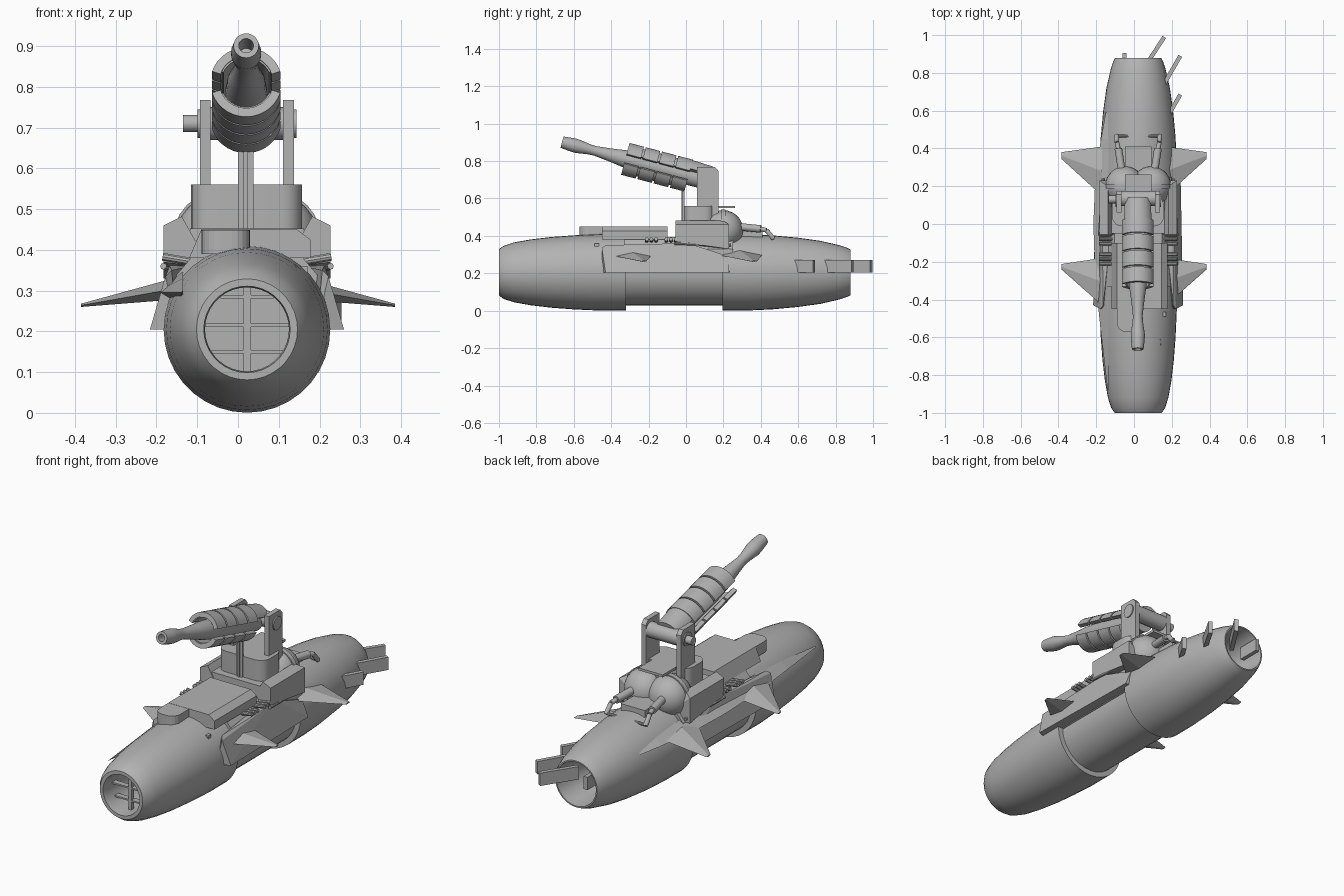
import bpy, bmesh, math
from mathutils import Vector

if "Cube" in bpy.data.objects:
    bpy.data.objects.remove(bpy.data.objects["Cube"])

CX, CZ = 0.022, 0.205          # hull axis
grey = bpy.data.materials.new("plain_grey")
grey.diffuse_color = (0.45, 0.45, 0.45, 1)
grey.use_nodes = True
grey.node_tree.nodes["Principled BSDF"].inputs["Base Color"].default_value = grey.diffuse_color


def finish(name, bm, smooth=False):
    bmesh.ops.remove_doubles(bm, verts=bm.verts, dist=1e-5)
    bmesh.ops.recalc_face_normals(bm, faces=bm.faces)
    me = bpy.data.meshes.new(name)
    bm.to_mesh(me)
    bm.free()
    me.materials.append(grey)
    ob = bpy.data.objects.new(name, me)
    bpy.context.collection.objects.link(ob)
    if smooth:
        bpy.ops.object.select_all(action='DESELECT')
        ob.select_set(True)
        bpy.context.view_layer.objects.active = ob
        bpy.ops.object.shade_smooth_by_angle(angle=math.radians(32))
    return ob


def solid(name, pts, smooth=False):
    """Convex solid around points."""
    bm = bmesh.new()
    for p in pts:
        bm.verts.new(p)
    r = bmesh.ops.convex_hull(bm, input=bm.verts)
    loose = [v for v in bm.verts if not v.link_faces]
    bmesh.ops.delete(bm, geom=loose, context='VERTS')
    bmesh.ops.dissolve_limit(bm, angle_limit=0.01, verts=bm.verts, edges=bm.edges)
    return finish(name, bm, smooth)


def box(name, x, y, z):
    return solid(name, [(a, b, c) for a in x for b in y for c in z])


def prism(name, poly, axis, a, b, smooth=False):
    """Outline extruded along an axis from a to b."""
    put = {'x': lambda p, t: (t, p[0], p[1]), 'y': lambda p, t: (p[0], t, p[1]),
           'z': lambda p, t: (p[0], p[1], t)}[axis]
    bm = bmesh.new()
    lo = [bm.verts.new(put(p, a)) for p in poly]
    hi = [bm.verts.new(put(p, b)) for p in poly]
    bm.faces.new(lo)
    bm.faces.new(hi)
    for i in range(len(poly)):
        j = (i + 1) % len(poly)
        bm.faces.new((lo[i], lo[j], hi[j], hi[i]))
    return finish(name, bm, smooth)


def lathe(name, profile, origin, direction, n=32, arc=None, closed=False):
    """Profile of (distance, radius) swept round a line; arc in degrees."""
    d, o = Vector(direction).normalized(), Vector(origin)
    side = Vector((1, 0, 0)) if abs(d.x) < 0.9 else Vector((0, 1, 0))
    side = (side - d * side.dot(d)).normalized()
    up = d.cross(side)
    a0, a1 = [math.radians(a) for a in (arc or (0, 360))]
    bm = bmesh.new()
    rings = []
    for i in range(n + 1 if arc else n):
        a = a0 + (a1 - a0) * i / n
        out = side * math.cos(a) + up * math.sin(a)
        rings.append([bm.verts.new(o + d * t + out * r) for t, r in profile])
    m = len(profile)
    for i in range(n):
        A, B = rings[i], rings[(i + 1) % len(rings)]
        for k in range(m if closed else m - 1):
            q = (k + 1) % m
            bm.faces.new((A[k], A[q], B[q], B[k]))
    if arc:
        bm.faces.new(rings[0])
        bm.faces.new(rings[-1])
    return finish(name, bm, True)


def rod(name, p, q, r, n=16):
    L = (Vector(q) - Vector(p)).length
    return lathe(name, [(0, 0), (0, r), (L, r), (L, 0)], p, Vector(q) - Vector(p), n)


def rounded(x0, x1, y0, y1, r, n=5):
    pts = []
    for cx, cy, s in ((x1 - r, y1 - r, 0), (x0 + r, y1 - r, 90), (x0 + r, y0 + r, 180), (x1 - r, y0 + r, 270)):
        for i in range(n + 1):
            a = math.radians(s + 90 * i / n)
            pts.append((cx + r * math.cos(a), cy + r * math.sin(a)))
    return pts


# --- hull: front cowl, inner tube, rear cowl along +y
axis = dict(origin=(CX, 0, CZ), direction=(0, 1, 0), n=36)
lathe("front_cowl", [(-0.5, 0), (-0.5, 0.11), (-0.97, 0.103), (-1, 0.106), (-1, 0.124), (-0.975, 0.142),
                     (-0.92, 0.160), (-0.83, 0.176), (-0.72, 0.189), (-0.6, 0.198), (-0.46, 0.2045),
                     (-0.32, 0.2045), (-0.32, 0.17)], **axis)
lathe("middle_tube", [(-0.36, 0.177), (0.24, 0.177)], **axis)
lathe("rear_cowl", [(0.195, 0.17), (0.195, 0.2045), (0.33, 0.204), (0.46, 0.198), (0.6, 0.185), (0.72, 0.168),
                    (0.82, 0.145), (0.86, 0.132), (0.88, 0.122), (0.88, 0.115), (0.6, 0.09), (0.6, 0)], **axis)

# --- intake grille
box("grille_post", (CX - 0.008, CX + 0.01), (-0.93, -0.91), (0.1, 0.31))
for i, z in enumerate((0.15, 0.215, 0.285)):
    w = math.sqrt(0.103 ** 2 - (z - CZ) ** 2)
    box(f"grille_bar_{i}", (CX - w, CX + w), (-0.93, -0.9), (z - 0.004, z + 0.004))

# --- steering vanes at the tail
for i, (x, y, ang, L) in enumerate(((0.16, 0.99, 33, 0.2), (0.245, 0.89, 30, 0.19), (0.245, 0.685, 30, 0.13),
                                    (-0.05, 0.905, 0, 0.12))):
    s, c = math.sin(math.radians(ang)), math.cos(math.radians(ang))
    pts = [(x - s * t + c * w, y - c * t - s * w, z) for t in (0, L) for w in (-0.011, 0.011) for z in (0.205, 0.272)]
    solid(f"tail_vane_{i}", pts)

# --- upper deck and hatch plates
prism("upper_deck", [(CX - 0.18, 0.2), (CX + 0.18, 0.2), (CX + 0.18, 0.33), (CX + 0.125, 0.395), (CX - 0.125, 0.395),
                     (CX - 0.18, 0.33)], 'y', -0.33, 0.25)
solid("deck_hatch", [(x, y, z) for y in (-0.45, -0.1) for x, z in
                     ((-0.12, 0.38), (-0.09, 0.45), (0.145, 0.45), (0.178, 0.425), (0.178, 0.38))])
prism("hatch_tongue", rounded(-0.09, 0.03, -0.57, -0.3, 0.045), 'z', 0.39, 0.449)
box("sensor_block", (0.15, 0.17), (-0.49, -0.465), (0.335, 0.36))
solid("sensor_spike", [(0.14, -0.61, 0.352), (0.155, -0.61, 0.352), (0.14, -0.61, 0.365), (0.145, -0.68, 0.352),
                       (0.12, -0.61, 0.34)])

for side, s in (("right", 1), ("left", -1)):
    # side skirts
    solid(f"{side}_skirt", [(CX + s * x, y, z) for x, y, z in (
        (0.238, -0.43, 0.205), (0.225, 0.23, 0.205), (0.17, -0.45, 0.205), (0.15, 0.235, 0.205), (0.2, -0.45, 0.335),
        (0.185, -0.43, 0.35), (0.19, -0.05, 0.36), (0.19, 0.03, 0.355), (0.19, 0.23, 0.29), (0.14, 0.0, 0.36))])
    # swept fins
    for end, fin in (("front", ((0.17, -0.18), (0.385, -0.212), (0.385, -0.24), (0.17, -0.43))),
                     ("rear", ((0.17, 0.41), (0.385, 0.38), (0.385, 0.345), (0.17, 0.15)))):
        ym = (fin[0][1] + fin[3][1]) / 2
        pts = [(s * x, y, 0.302 if x < 0.3 else 0.264) for x, y in fin]
        pts += [(s * 0.17, ym, 0.302 + h) for h in (-0.025, 0.025)]
        pts += [(s * 0.385, (fin[1][1] + fin[2][1]) / 2, 0.264 + h) for h in (-0.004, 0.004)]
        solid(f"{side}_{end}_fin", pts)
    # cooling ribs in two groups
    for i in range(6):
        y = -0.21 + 0.025 * i + (0.03 if i > 2 else 0)
        rod(f"{side}_cooling_rib_{i}", (CX + s * 0.1, y, 0.365), (CX + s * 0.207, y, 0.383), 0.01, 10)
    # armour walls round the turret
    solid(f"{side}_armour_wall", [(CX + s * x, y, z) for x, y, z in (
        (0.205, -0.055, 0.37), (0.205, 0.23, 0.33), (0.205, -0.055, 0.46), (0.205, 0.23, 0.46), (0.16, -0.055, 0.482),
        (0.16, 0.2, 0.482), (0.125, -0.055, 0.42), (0.15, 0.23, 0.42), (0.125, -0.055, 0.36), (0.15, 0.23, 0.33))])
    # spherical tanks and exhaust pipes
    ball = [(-0.105 * math.cos(math.pi * k / 14), 0.105 * math.sin(math.pi * k / 14)) for k in range(15)]
    lathe(f"{side}_tank", ball, (CX + s * 0.07, 0.2, 0.432), (0, 1, 0), 24)
    lathe(f"{side}_tank_band", [(-0.012, 0.1), (-0.012, 0.11), (0.012, 0.11), (0.012, 0.1)],
          (CX + s * 0.07, 0.2, 0.432), (0, 1, 0), 24, closed=True)
    a, b, c = (CX + s * 0.085, 0.27, 0.45), (CX + s * 0.105, 0.40, 0.437), (CX + s * 0.112, 0.43, 0.43)
    rod(f"{side}_exhaust_sleeve", a, b, 0.02)
    rod(f"{side}_exhaust_pipe", b, c, 0.012)
    rod(f"{side}_exhaust_bend", c, (CX + s * 0.115, 0.468, 0.385), 0.012)
    # hoses running along the deck
    rod(f"{side}_hose", (CX + s * 0.185, 0.24, 0.35), (CX + s * 0.205, -0.06, 0.36), 0.008, 8)
    # gun yoke posts with hinge discs
    x0, x1 = CX + s * 0.089, CX + s * 0.115
    prism(f"{side}_yoke_post", [(0.06, 0.5), (0.175, 0.5), (0.175, 0.745), (0.155, 0.768), (0.06, 0.768)], 'x', x0, x1)
    rod(f"{side}_hinge_disc", (x1, 0.125, 0.71), (x1 + s * 0.006, 0.125, 0.71), 0.035, 20)

# --- long strake on the left flank
stations = [(-0.88, -0.14, 0.0), (-0.6, -0.172, 0.03), (-0.3, -0.205, 0.048), (0, -0.215, 0.05),
            (0.25, -0.205, 0.045), (0.45, -0.175, 0.025), (0.59, -0.15, 0.0)]
bm = bmesh.new()
rows = [[bm.verts.new((-0.135, y, 0.3 + h)), bm.verts.new((x, y, 0.295)), bm.verts.new((-0.135, y, 0.3 - h))]
        for y, x, h in stations]
for A, B in zip(rows, rows[1:]):
    for k in range(3):
        q = (k + 1) % 3
        bm.faces.new((A[k], A[q], B[q], B[k]))
finish("left_strake", bm)

# --- turret base
box("turret_platform", (CX - 0.14, CX + 0.14), (-0.05, 0.2), (0.36, 0.452))
prism("turret_drum", rounded(CX - 0.137, CX + 0.135, -0.012, 0.15, 0.05), 'z', 0.44, 0.561, True)
box("turret_rear_plate", (CX - 0.07, CX + 0.07), (0.12, 0.262), (0.548, 0.561))
box("rear_engine_block", (CX - 0.07, CX + 0.07), (0.24, 0.41), (0.36, 0.43))
rod("rear_crossbar", (CX - 0.115, 0.465, 0.388), (CX + 0.115, 0.465, 0.388), 0.008, 10)
box("elevation_strut", (0.0, 0.038), (-0.018, -0.008), (0.45, 0.66))
box("elevation_strut_rib", (0.014, 0.024), (-0.024, -0.008), (0.45, 0.66))

# --- gun, tilted 15 degrees upward
tilt = math.radians(14.8)
aim = Vector((0, -math.cos(tilt), math.sin(tilt)))
pivot = Vector((CX - 0.002, 0.125, 0.693))
rod("gun_pivot", (CX - 0.1, 0.135, 0.71), (CX + 0.1, 0.135, 0.71), 0.04, 20)
rod("pivot_knob", (-0.135, 0.13, 0.71), (-0.09, 0.13, 0.71), 0.021)
lathe("gun_barrel", [(0.02, 0), (0.02, 0.05), (0.36, 0.052), (0.47, 0.046), (0.54, 0.036), (0.63, 0.026), (0.66, 0.027),
                     (0.73, 0.037), (0.755, 0.037), (0.815, 0.031), (0.815, 0.018), (0.72, 0.018), (0.72, 0)],
      pivot, aim, 24)
lathe("gun_receiver", [(0.0, 0.04), (0.0, 0.075), (0.16, 0.083), (0.16, 0.04)], pivot + Vector((0, 0, 0.005)), aim, 14,
      (25, 155), True)
for i in range(4):
    t0 = 0.115 + 0.09 * i
    ring = [(t0, 0.066), (t0, 0.088), (t0 + 0.08, 0.088), (t0 + 0.08, 0.066)]
    lathe(f"upper_shroud_{i}", ring, pivot, aim, 14, (18, 162), True)
    lathe(f"lower_shroud_{i}", ring, pivot, aim, 14, (198, 342), True)
for k, (a0, a1) in enumerate(((25, 155), (205, 335))):
    lathe(f"shroud_liner_{k}", [(0.115, 0.062), (0.115, 0.075), (0.46, 0.075), (0.46, 0.062)], pivot, aim, 14,
          (a0, a1), True)
